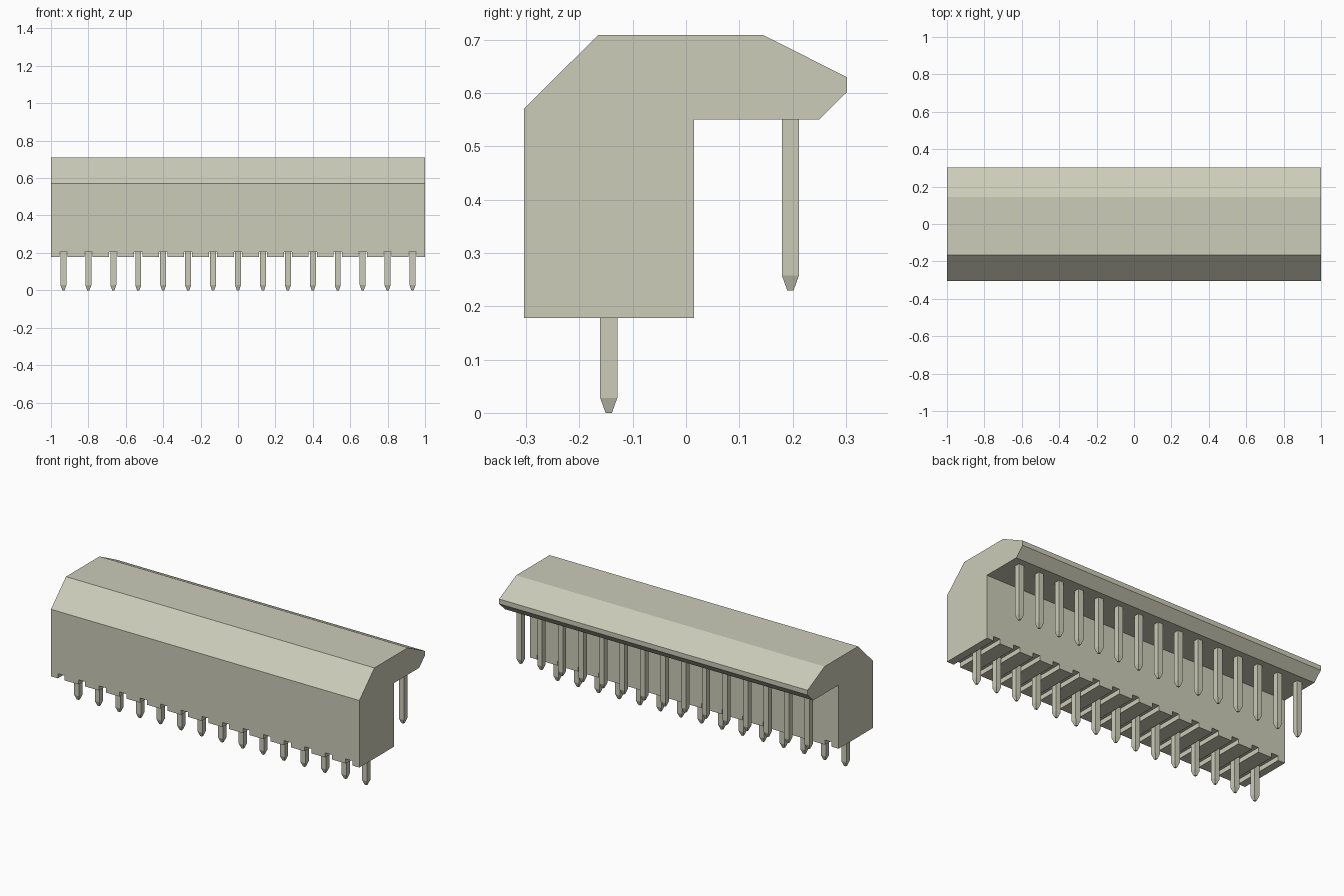
import bpy
import bmesh

cube = bpy.data.objects.get("Cube")
if cube:
    bpy.data.objects.remove(cube, do_unlink=True)

PINS = 15
PITCH = 2.0 / PINS
PIN_X = [(i - (PINS - 1) / 2) * PITCH for i in range(PINS)]


def make_material(name, rgb):
    mat = bpy.data.materials.new(name)
    mat.use_nodes = True
    mat.diffuse_color = (*rgb, 1)
    mat.node_tree.nodes["Principled BSDF"].inputs["Base Color"].default_value = (*rgb, 1)
    return mat


plastic = make_material("warm grey", (0.604, 0.604, 0.485))


def make_object(name, bm):
    bmesh.ops.recalc_face_normals(bm, faces=bm.faces)
    mesh = bpy.data.meshes.new(name)
    bm.to_mesh(mesh)
    bm.free()
    mesh.materials.append(plastic)
    obj = bpy.data.objects.new(name, mesh)
    bpy.context.collection.objects.link(obj)
    return obj


def add_box(bm, lo, hi):
    """Axis-aligned box; returns its vertices."""
    verts = bmesh.ops.create_cube(bm, size=1)["verts"]
    for v in verts:
        v.co = [(a + b) / 2 + c * (b - a) for a, b, c in zip(lo, hi, v.co)]
    return verts


def add_pin(bm, x, y, bottom, top):
    """Square pin with a tapered tip at the bottom."""
    half, tip, taper = 0.016, 0.006, 0.028
    rings = [(bottom, tip), (bottom + taper, half), (top, half)]
    loops = []
    for z, r in rings:
        loops.append([bm.verts.new((x + sx * r, y + sy * r, z))
                      for sx, sy in ((-1, -1), (1, -1), (1, 1), (-1, 1))])
    for a, b in zip(loops, loops[1:]):
        for i in range(4):
            j = (i + 1) % 4
            bm.faces.new((a[i], a[j], b[j], b[i]))
    bm.faces.new(loops[0])
    bm.faces.new(loops[-1])


# Housing: side profile (y, z) extruded along x
profile = [(-0.304, 0.178), (0.015, 0.178), (0.015, 0.551), (0.25, 0.551),
           (0.302, 0.602), (0.302, 0.63), (0.145, 0.709), (-0.165, 0.709),
           (-0.304, 0.571)]
bm = bmesh.new()
face = bm.faces.new([bm.verts.new((-1, y, z)) for y, z in profile])
ext = bmesh.ops.extrude_face_region(bm, geom=[face])["geom"]
bmesh.ops.translate(bm, vec=(2, 0, 0),
                    verts=[g for g in ext if isinstance(g, bmesh.types.BMVert)])
housing = make_object("housing", bm)

# Slots across the underside, one at each pin
bm = bmesh.new()
for x in PIN_X:
    add_box(bm, (x - 0.022, -0.4, 0.1), (x + 0.022, 0.1, 0.205))
cutter = make_object("slot_cutter", bm)
cutter.hide_render = True
mod = housing.modifiers.new("slots", "BOOLEAN")
mod.operation = "DIFFERENCE"
mod.solver = "EXACT"
mod.object = cutter
bpy.context.view_layer.objects.active = housing
bpy.ops.object.modifier_apply(modifier=mod.name)
bpy.data.objects.remove(cutter, do_unlink=True)

# Two rows of pins: short ones below the body, long ones below the overhang
for name, y, bottom, top in (("front_pins", -0.145, 0.0, 0.21),
                             ("back_pins", 0.196, 0.23, 0.555)):
    bm = bmesh.new()
    for x in PIN_X:
        add_pin(bm, x, y, bottom, top)
    make_object(name, bm)
